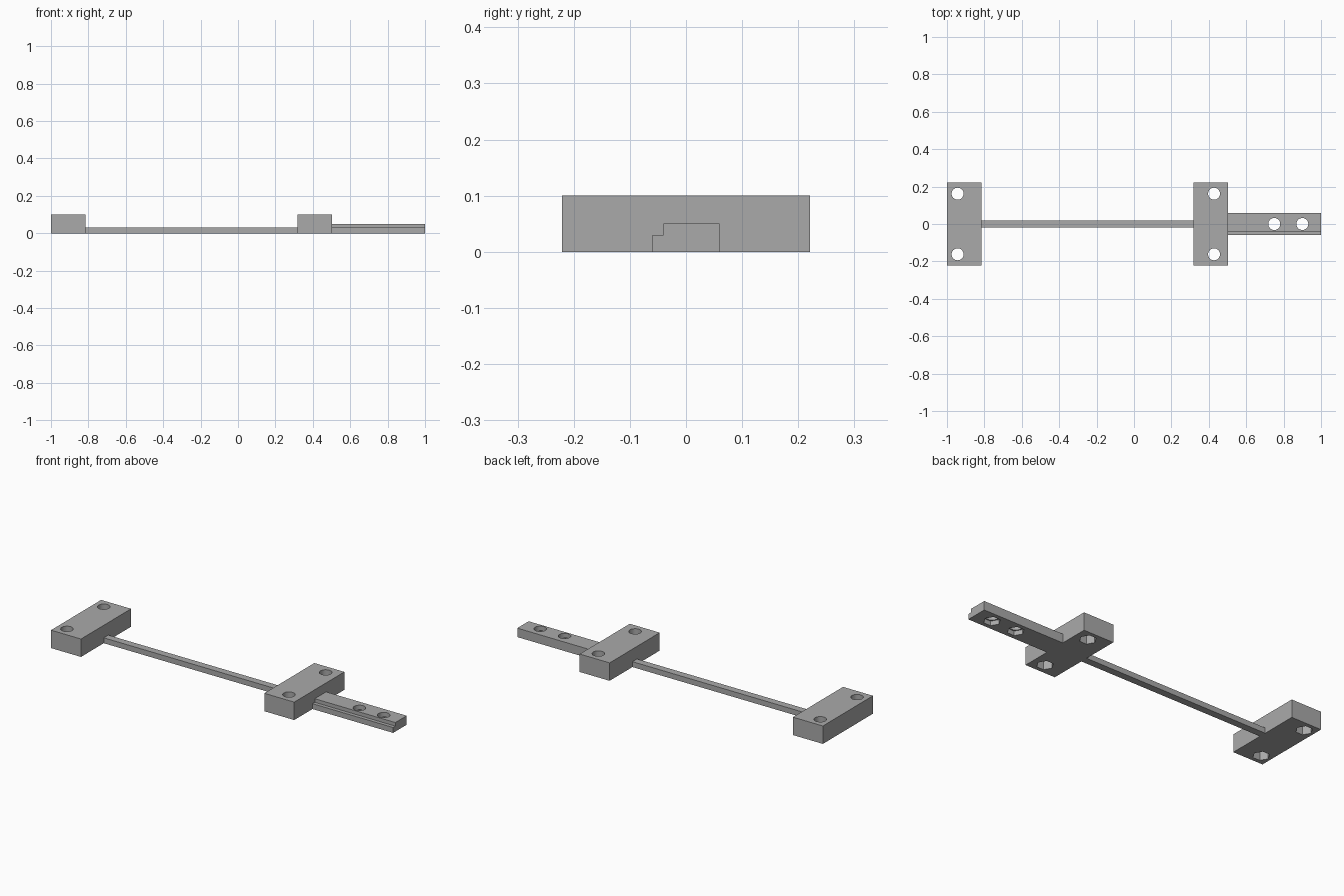
import bpy, bmesh

if "Cube" in bpy.data.objects:
    bpy.data.objects.remove(bpy.data.objects["Cube"])

GREY = (0.4, 0.4, 0.4, 1)
grey = bpy.data.materials.new("plain_grey")
grey.use_nodes = True
grey.diffuse_color = GREY
grey.node_tree.nodes["Principled BSDF"].inputs["Base Color"].default_value = GREY


def extrude_profile(name, profile, x0, x1):
    """Sweep a closed (y, z) profile along x."""
    bm = bmesh.new()
    face = bm.faces.new([bm.verts.new((x0, y, z)) for y, z in profile])
    swept = bmesh.ops.extrude_face_region(bm, geom=[face])["geom"]
    verts = [v for v in swept if isinstance(v, bmesh.types.BMVert)]
    bmesh.ops.translate(bm, verts=verts, vec=(x1 - x0, 0, 0))
    bmesh.ops.recalc_face_normals(bm, faces=bm.faces)
    mesh = bpy.data.meshes.new(name)
    bm.to_mesh(mesh)
    bm.free()
    mesh.materials.append(grey)
    obj = bpy.data.objects.new(name, mesh)
    bpy.context.collection.objects.link(obj)
    return obj


def box(name, x0, x1, half_width, height):
    w = half_width
    return extrude_profile(name, [(-w, 0), (w, 0), (w, height), (-w, height)], x0, x1)


def cut(obj, sides, radius, x, y, z0, z1):
    """Subtract a vertical prism, then apply and delete the cutter."""
    bpy.ops.mesh.primitive_cylinder_add(vertices=sides, radius=radius, depth=z1 - z0,
                                        location=(x, y, (z0 + z1) / 2))
    cutter = bpy.context.object
    cutter.hide_render = True
    if sides == 6:
        cutter.rotation_euler.z = 1.5708  # corners along x
    cutter.data.materials.append(grey)
    mod = obj.modifiers.new("hole", "BOOLEAN")
    mod.operation, mod.solver, mod.object = "DIFFERENCE", "EXACT", cutter
    bpy.context.view_layer.objects.active = obj
    bpy.ops.object.modifier_apply(modifier=mod.name)
    bpy.data.objects.remove(cutter)


def bolt_hole(obj, x, y, pocket):
    """Round through hole with a hexagonal nut pocket underneath."""
    cut(obj, 32, 0.032, x, y, -0.05, 0.2)
    cut(obj, 6, 0.043, x, y, -0.05, pocket)


# Two clamping blocks with a bolt hole at each end
for name, x0, x1, hole_x in (("end_block", -1, -0.815, -0.943),
                             ("middle_block", 0.317, 0.502, 0.428)):
    block = box(name, x0, x1, 0.221, 0.1)
    for y in (-0.162, 0.162):
        bolt_hole(block, hole_x, y, 0.05)

# Thin connecting rod
box("connecting_rod", -0.815, 0.317, 0.02, 0.03)

# Stepped arm with two bolt holes
arm = extrude_profile("stepped_arm", [(-0.06, 0), (0.06, 0), (0.06, 0.05),
                                      (-0.04, 0.05), (-0.04, 0.03), (-0.06, 0.03)], 0.502, 1)
for x in (0.75, 0.9):
    bolt_hole(arm, x, 0, 0.025)
